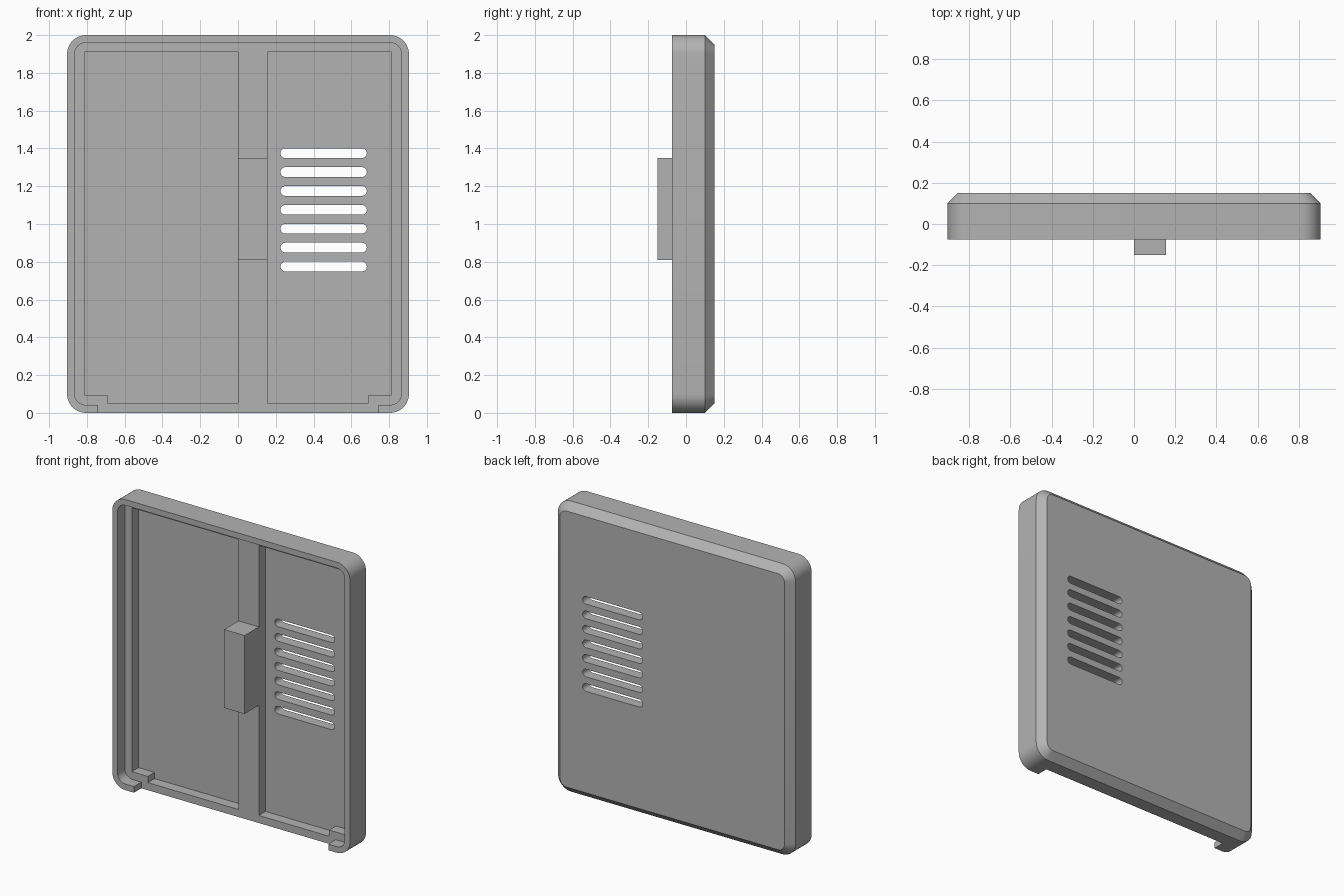
import bpy, bmesh
from math import cos, sin, pi, radians

cube = bpy.data.objects.get("Cube")
if cube:
    bpy.data.objects.remove(cube)

grey = bpy.data.materials.new("plain grey")
grey.use_nodes = True
COLOUR = (0.45, 0.45, 0.45, 1)
grey.diffuse_color = COLOUR
grey.node_tree.nodes["Principled BSDF"].inputs["Base Color"].default_value = COLOUR


def rounded_rect(x0, x1, z0, z1, r, steps=10):
    """Outline in the xz plane with rounded corners."""
    corners = [(x1 - r, z1 - r), (x0 + r, z1 - r), (x0 + r, z0 + r), (x1 - r, z0 + r)]
    return [(cx + r * cos(pi / 2 * (q + i / steps)), cz + r * sin(pi / 2 * (q + i / steps)))
            for q, (cx, cz) in enumerate(corners) for i in range(steps + 1)]


def rect(x0, x1, z0, z1):
    return [(x0, z0), (x1, z0), (x1, z1), (x0, z1)]


def loft(name, rings):
    """Closed solid through (y, outline) rings."""
    bm = bmesh.new()
    loops = [[bm.verts.new((x, y, z)) for x, z in pts] for y, pts in rings]
    for a, b in zip(loops, loops[1:]):
        for i in range(len(a)):
            j = (i + 1) % len(a)
            bm.faces.new((a[i], a[j], b[j], b[i]))
    bm.faces.new(loops[0])
    bm.faces.new(loops[-1])
    bmesh.ops.remove_doubles(bm, verts=bm.verts[:], dist=1e-5)
    bmesh.ops.recalc_face_normals(bm, faces=bm.faces[:])
    mesh = bpy.data.meshes.new(name)
    bm.to_mesh(mesh)
    bm.free()
    mesh.materials.append(grey)
    ob = bpy.data.objects.new(name, mesh)
    bpy.context.collection.objects.link(ob)
    return ob


def cut(target, cutter):
    cutter.hide_render = True
    bpy.context.view_layer.objects.active = target
    mod = target.modifiers.new("cut", 'BOOLEAN')
    mod.operation = 'DIFFERENCE'
    mod.solver = 'EXACT'
    mod.object = cutter
    bpy.ops.object.modifier_apply(modifier=mod.name)
    bpy.data.objects.remove(cutter)


W, H = 0.905, 2.0
FRONT, LEDGE, FLOOR, BEVEL, BACK = -0.075, 0.005, 0.078, 0.1, 0.15

# Outer body with a chamfered back
outline = rounded_rect(-W, W, 0, H, 0.1)
shell = loft("cover_shell", [
    (FRONT, outline), (BEVEL, outline),
    (BACK, rounded_rect(-W + 0.05, W - 0.05, 0.05, H - 0.05, 0.05))])

# Shallow recess inside the rim
cut(shell, loft("rim_recess", [(y, rounded_rect(-0.865, 0.865, 0.042, 1.96, 0.06))
                               for y in (-0.2, LEDGE)]))

# Gap in the bottom rim, leaving a tab at each corner
cut(shell, loft("bottom_gap", [(y, rect(-0.74, 0.74, -0.1, 0.1)) for y in (-0.2, LEDGE)]))

# Two deep pockets either side of the divider, each with a corner notch
for side, inner in ((-1, 0.0), (1, 0.155)):
    edge, notch = side * 0.812, side * 0.69
    pts = [(inner, 0.052), (notch, 0.052), (notch, 0.095),
           (edge, 0.095), (edge, 1.91), (inner, 1.91)]
    cut(shell, loft("pocket", [(y, pts) for y in (-0.2, FLOOR)]))

# Vent slots
for i in range(7):
    z = 0.775 + 0.1 * i
    slot = rounded_rect(0.225, 0.682, z - 0.026, z + 0.026, 0.0259, 6)
    cut(shell, loft("vent_slot", [(y, slot) for y in (-0.2, 0.3)]))

# Block standing on the divider
block = loft("divider_block", [(y, rect(0.0, 0.155, 0.81, 1.35)) for y in (-0.15, LEDGE)])

# Smooth rounded corners, keep hard edges
bpy.ops.object.select_all(action='DESELECT')
shell.select_set(True)
bpy.context.view_layer.objects.active = shell
bpy.ops.object.shade_smooth_by_angle(angle=radians(25))
